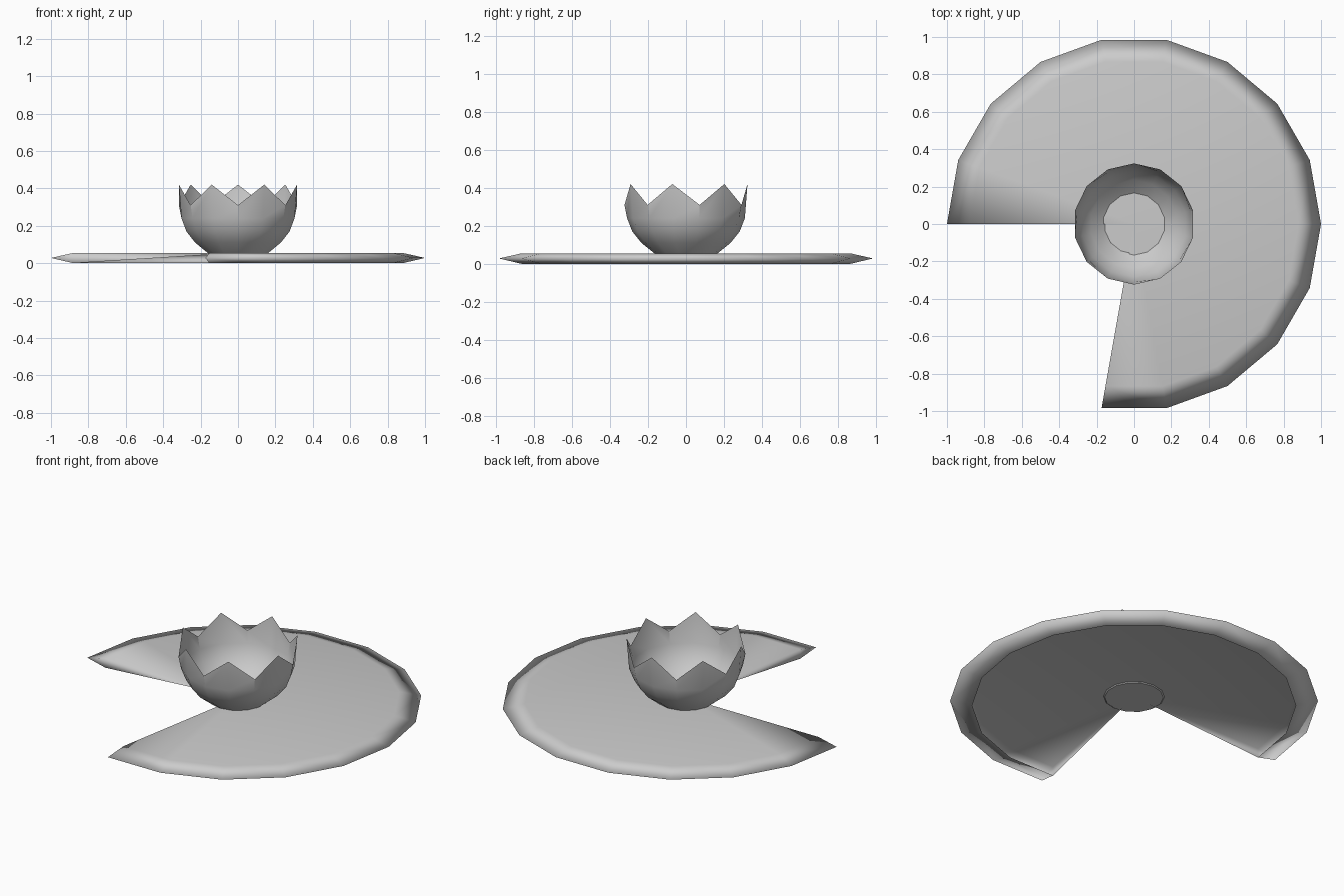
import bpy, bmesh
from math import radians, cos, sin

if "Cube" in bpy.data.objects:
    bpy.data.objects.remove(bpy.data.objects["Cube"])


def finish(name, bm, angle):
    me = bpy.data.meshes.new(name)
    bm.to_mesh(me)
    bm.free()
    ob = bpy.data.objects.new(name, me)
    bpy.context.collection.objects.link(ob)
    bpy.ops.object.select_all(action='DESELECT')
    bpy.context.view_layer.objects.active = ob
    ob.select_set(True)
    bpy.ops.object.shade_smooth_by_angle(angle=radians(angle))
    return ob


def ring(bm, r, z, angles):
    return [bm.verts.new((r * cos(radians(a)), r * sin(radians(a)), z)) for a in angles]


# Leaf pad: 18-sided disc with an 80 degree notch, thin folded rim, open underneath
bm = bmesh.new()
angles = range(-100, 181, 20)
center = bm.verts.new((0, 0, 0.055))
top = ring(bm, 0.88, 0.055, angles)
tip = ring(bm, 1.0, 0.028, angles)
low = ring(bm, 0.88, 0.0, angles)
for i in range(len(top) - 1):
    bm.faces.new((center, top[i], top[i + 1]))
    bm.faces.new((top[i], tip[i], tip[i + 1], top[i + 1]))
    bm.faces.new((tip[i], low[i], low[i + 1], tip[i + 1]))
# Walls along the two sides of the notch
bm.faces.new((top[0], center, low[0]))
bm.faces.new((top[0], low[0], tip[0]))
bm.faces.new((center, top[-1], low[-1]))
bm.faces.new((top[-1], tip[-1], low[-1]))
finish("leaf_pad", bm, 180)

# Flower cup: 14-sided open bowl with seven raised petal points
bm = bmesh.new()
n = 14
angles = [-90 + 360 * i / n for i in range(n)]
profile = [(0.16, 0.05), (0.235, 0.11), (0.283, 0.17), (0.31, 0.24), (0.324, 0.31)]
rings = [ring(bm, r, z, angles) for r, z in profile]
for v in rings[-1][1::2]:
    v.co.z = 0.42
bm.faces.new(rings[0][::-1])
for a, b in zip(rings, rings[1:]):
    for i in range(n):
        j = (i + 1) % n
        bm.faces.new((a[i], a[j], b[j], b[i]))
finish("flower_cup", bm, 30)
